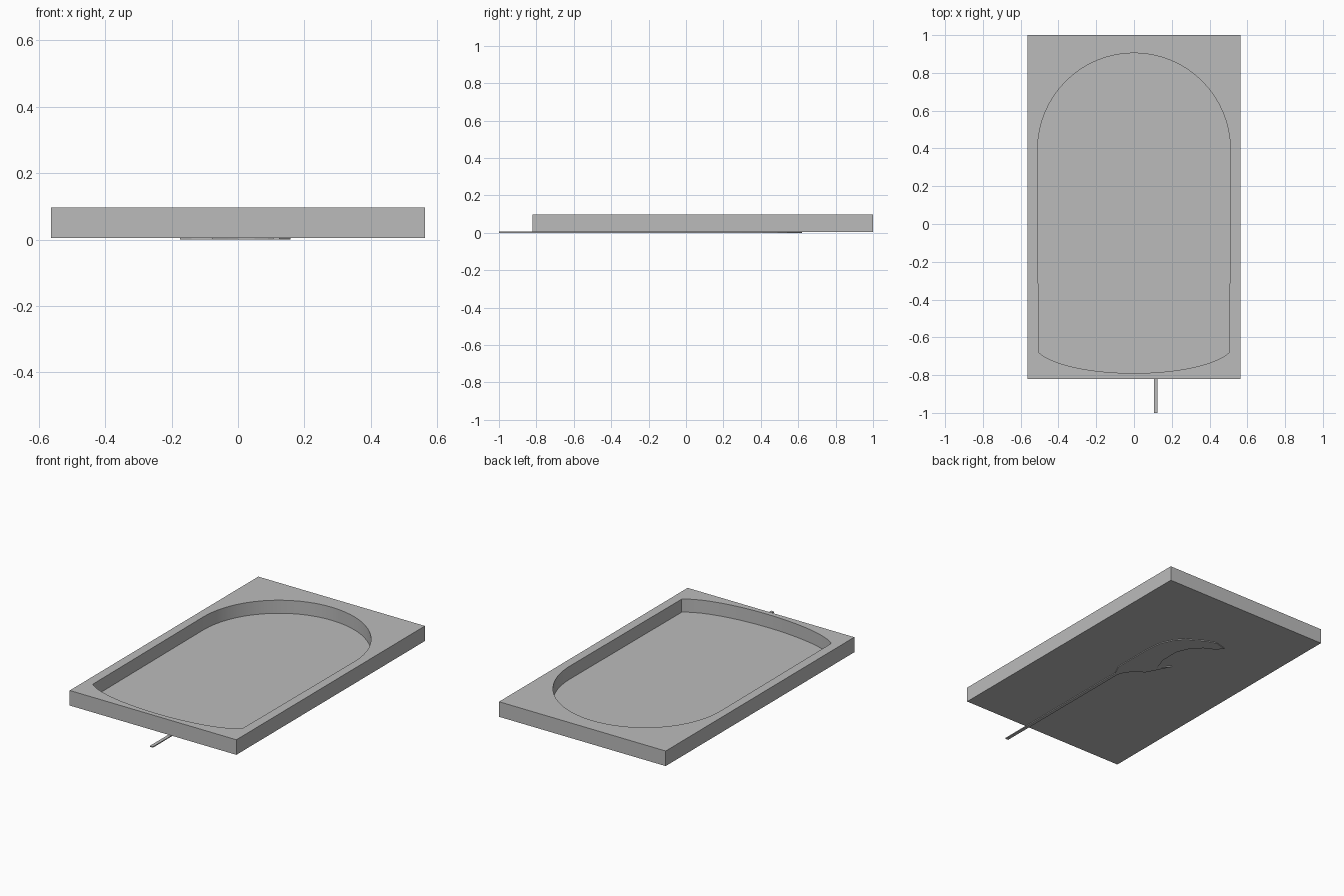
import bpy, bmesh
from math import sin, cos, pi

cube = bpy.data.objects.get("Cube")
if cube:
    bpy.data.objects.remove(cube, do_unlink=True)

grey = bpy.data.materials.new("plain grey")
grey.use_nodes = True
colour = (0.5, 0.5, 0.5, 1)
grey.diffuse_color = colour
grey.node_tree.nodes["Principled BSDF"].inputs["Base Color"].default_value = colour


def prism(name, outline, bottom, top):
    """Extrude a closed outline upward into a solid part."""
    bm = bmesh.new()
    base = bm.faces.new([bm.verts.new((x, y, bottom)) for x, y in outline])
    walls = bmesh.ops.extrude_face_region(bm, geom=[base])
    moved = [v for v in walls["geom"] if isinstance(v, bmesh.types.BMVert)]
    bmesh.ops.translate(bm, verts=moved, vec=(0, 0, top - bottom))
    if not any(f.normal.z < 0 and len(f.verts) == len(outline) for f in bm.faces):
        bmesh.ops.recalc_face_normals(bm, faces=bm.faces)
    bmesh.ops.recalc_face_normals(bm, faces=bm.faces)
    mesh = bpy.data.meshes.new(name)
    bm.to_mesh(mesh)
    bm.free()
    mesh.materials.append(grey)
    obj = bpy.data.objects.new(name, mesh)
    bpy.context.collection.objects.link(obj)
    return obj


# Rectangular tray body
half, front, back = 0.563, -0.82, 1.0
base_z, rim_z, floor_z = 0.005, 0.097, 0.017
tray = prism("tray", [(-half, front), (half, front), (half, back), (-half, back)],
             base_z, rim_z)

# Recess outline: round arch at the back, slightly tapered sides, shallow bow in front
arch = [(0.51 * cos(pi * i / 32), 0.395 + 0.51 * sin(pi * i / 32)) for i in range(33)]
start = 0.318
bow = [(-0.532 * cos(a), -0.63 - 0.16 * sin(a))
       for a in (start + (pi - 2 * start) * i / 20 for i in range(21))]
cutter = prism("recess_cutter", arch + bow, floor_z, rim_z + 0.1)
cutter.hide_render = True

cut = tray.modifiers.new("recess", 'BOOLEAN')
cut.operation = 'DIFFERENCE'
cut.solver = 'EXACT'
cut.object = cutter
bpy.ops.object.select_all(action='DESELECT')
bpy.context.view_layer.objects.active = tray
tray.select_set(True)
bpy.ops.object.modifier_apply(modifier=cut.name)
bpy.data.objects.remove(cutter, do_unlink=True)
bpy.ops.object.shade_smooth_by_angle(angle=pi / 6)

# Thin flat strip under the tray, ending in a curved hooked blade
blade = [(0.105, -1), (0.125, -1), (0.125, -0.02), (0.158, 0.05), (0.158, 0.3),
         (0.147, 0.41), (0.11, 0.49), (0.065, 0.54), (-0.038, 0.6), (-0.1, 0.62),
         (-0.175, 0.6), (-0.14, 0.56), (-0.08, 0.53), (-0.024, 0.48), (0.013, 0.39),
         (0.011, 0.27), (-0.018, 0.19), (-0.077, 0.25), (-0.03, 0.155),
         (0, 0.1), (0.05, 0.07), (0.09, 0.02), (0.105, -0.02)]
prism("hooked_strip", blade, 0, 0.006)
